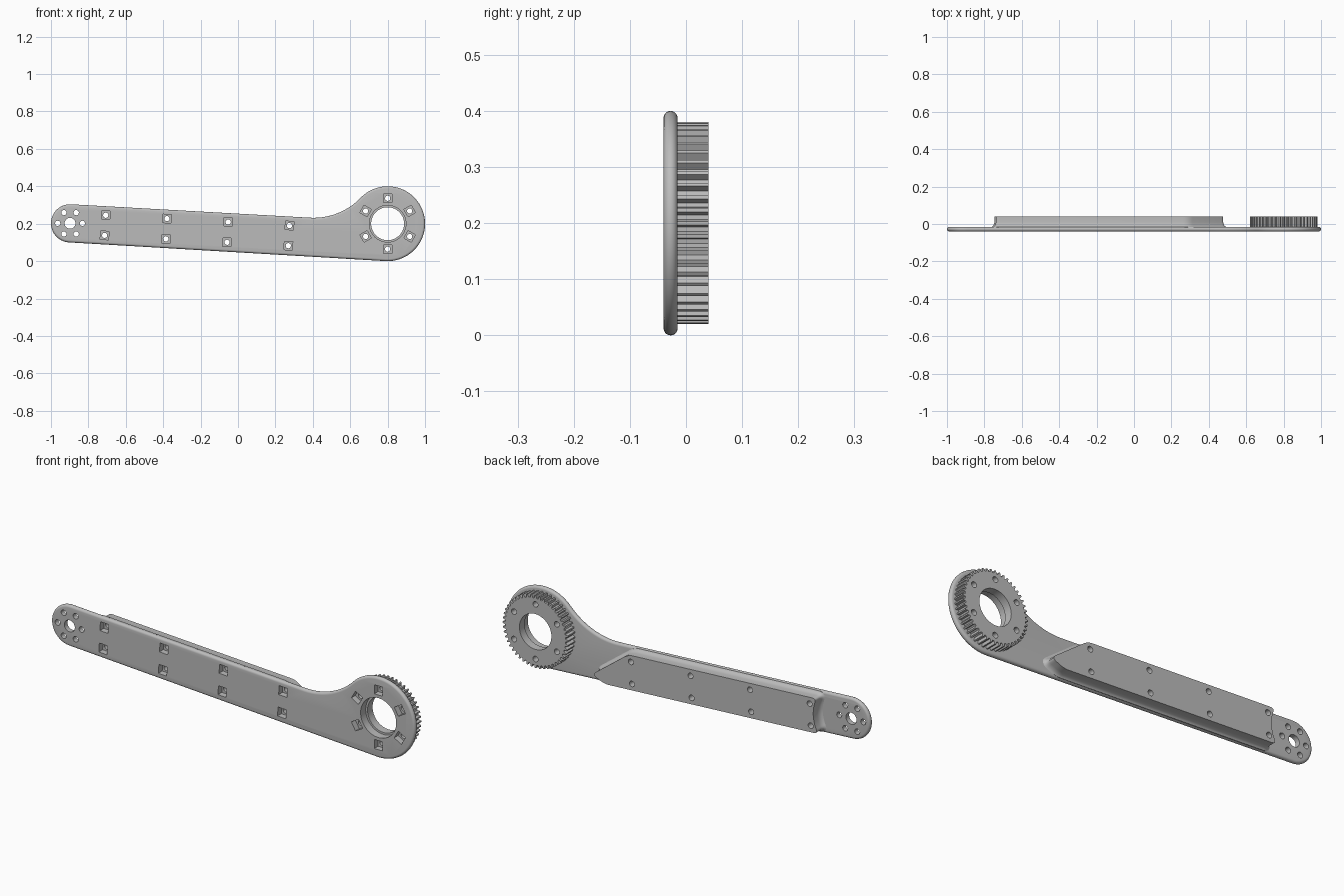
import bpy, bmesh, math
from math import sin, cos, pi, radians
from mathutils import Vector

if "Cube" in bpy.data.objects:
    bpy.data.objects.remove(bpy.data.objects["Cube"])

A = -0.056                                  # slope of the arm
L, R = Vector((-0.898, 0.202)), Vector((0.8, 0.2))
RL, RR, RF = 0.102, 0.2, 0.35               # small end, big end, neck fillet radii
D, N = Vector((cos(A), sin(A))), Vector((-sin(A), cos(A)))

grey = bpy.data.materials.new("grey_plastic")
grey.diffuse_color = (0.5, 0.5, 0.5, 1)
grey.use_nodes = True
grey.node_tree.nodes["Principled BSDF"].inputs["Base Color"].default_value = grey.diffuse_color


def arm(u, v):
    """Point in the arm's own frame -> front plane."""
    return L + D * u + N * v


def arc(c, r, a0, a1, n):
    return [c + Vector((cos(a), sin(a))) * r
            for a in (a0 + (a1 - a0) * i / n for i in range(n + 1))]


def offset(pts, d):
    """Grow a counter-clockwise outline by d."""
    out = []
    for i, p in enumerate(pts):
        e1 = (p - pts[i - 1]).normalized()
        e2 = (pts[(i + 1) % len(pts)] - p).normalized()
        n1, n2 = Vector((e1.y, -e1.x)), Vector((e2.y, -e2.x))
        out.append(p + (n1 + n2) * (d / (1 + n1.dot(n2))))
    return out


def loft(bm, pts, layers):
    """Stack outline copies given as (y, offset) and cap both ends."""
    rings = [[bm.verts.new((p.x, y, p.y)) for p in offset(pts, o)] for y, o in layers]
    n = len(pts)
    for a, b in zip(rings, rings[1:]):
        for i in range(n):
            j = (i + 1) % n
            bm.faces.new((a[i], a[j], b[j], b[i]))
    bm.faces.new(rings[0])
    bm.faces.new(rings[-1])


def prism(bm, c, r, n, rot, y0, y1):
    loft(bm, arc(c, r, rot, rot + 2 * pi * (n - 1) / n, n - 1), [(y0, 0), (y1, 0)])


def finish(bm, name):
    bmesh.ops.recalc_face_normals(bm, faces=bm.faces)
    me = bpy.data.meshes.new(name)
    bm.to_mesh(me)
    bm.free()
    me.materials.append(grey)
    ob = bpy.data.objects.new(name, me)
    bpy.context.collection.objects.link(ob)
    return ob


def rounded(pts, d):
    """Round each corner of a polygon with a short curve."""
    out = []
    for i, p in enumerate(pts):
        a, b = pts[i - 1] - p, pts[(i + 1) % len(pts)] - p
        p0 = p + a.normalized() * min(d, a.length * 0.45)
        p1 = p + b.normalized() * min(d, b.length * 0.45)
        for k in range(7):
            t = k / 6
            out.append(p0 * (1 - t) ** 2 + p * 2 * t * (1 - t) + p1 * t * t)
    return out


# Arm plate: two round ends, tangent sides, concave neck, fully rounded edge
rel = R - L
u_f = rel.dot(D) - math.sqrt((RF + RR) ** 2 - (RL + RF - rel.dot(N)) ** 2)
F = arm(u_f, RL + RF)
phi = math.atan2(F.y - R.y, F.x - R.x)
outline = (arc(L, RL, pi / 2 + A, 1.5 * pi + A, 32)
           + arc(R, RR, -pi / 2 + A, phi, 64)
           + arc(F, RF, phi + pi, 1.5 * pi + A, 24)[1:] if phi + pi > 1.5 * pi + A else [])
bm = bmesh.new()
loft(bm, outline, [(-0.0275 + 0.0125 * sin(t), -0.0125 * (1 - cos(t)))
                   for t in (radians(-90 + 18 * k) for k in range(11))])
plate = finish(bm, "arm_plate")

# Stiffener rib on the back with a flared foot
rib_pts = [arm(*p) for p in [(0.15, -0.086), (1.325, -0.086), (1.392, -0.052),
                             (1.185, 0.086), (0.15, 0.086)]]
rib_pts += [arm(0.172 * cos(t), 0.172 * sin(t)) for t in (0.27, 0, -0.27)]
bm = bmesh.new()
loft(bm, rounded(rib_pts, 0.028),
     [(-0.022, 0.014), (-0.015, 0.014), (-0.012, 0.009), (-0.007, 0.005),
      (0.0, 0.002), (0.008, 0), (0.04, 0)])
rib = finish(bm, "stiffener_rib")

# Ring gear on the back of the big end
TEETH = 48
gear_pts = []
for i in range(TEETH):
    for f, r in ((-0.32, 0.166), (-0.14, 0.18), (0.14, 0.18), (0.32, 0.166)):
        t = 2 * pi * (i + f) / TEETH
        gear_pts.append(R + Vector((cos(t), sin(t))) * r)
bm = bmesh.new()
loft(bm, gear_pts, [(-0.02, 0), (0.04, 0)])
gear = finish(bm, "ring_gear")

# Cutters: through holes, and square nut pockets with the bearing seat
holes, pockets = bmesh.new(), bmesh.new()
prism(holes, L, 0.029, 32, 0, -0.1, 0.1)
prism(holes, R, 0.088, 64, 0, -0.1, 0.1)
prism(pockets, R, 0.098, 64, 0, -0.1, 0.0)
for k in range(6):
    t = k * pi / 3
    prism(holes, L + Vector((cos(t), sin(t))) * 0.066, 0.014, 20, 0, -0.1, 0.1)
    t += pi / 6
    c = R + Vector((cos(t), sin(t))) * 0.136
    prism(holes, c, 0.014, 20, 0, -0.1, 0.1)
    prism(pockets, c, 0.032, 4, t + pi / 4, -0.1, -0.01)
for k in range(4):
    for v in (-0.054, 0.054):
        c = arm(0.188 + 0.328 * k, v)
        prism(holes, c, 0.014, 20, 0, -0.1, 0.1)
        prism(pockets, c, 0.032, 4, A + pi / 4, -0.1, -0.01)
cutters = [finish(holes, "hole_cutter"), finish(pockets, "pocket_cutter")]

# Cut every part, then shade
for ob in (plate, rib, gear):
    bpy.ops.object.select_all(action='DESELECT')
    ob.select_set(True)
    bpy.context.view_layer.objects.active = ob
    for c in cutters:
        m = ob.modifiers.new("cut", 'BOOLEAN')
        m.operation, m.solver, m.object = 'DIFFERENCE', 'EXACT', c
        bpy.ops.object.modifier_apply(modifier=m.name)
    bpy.ops.object.shade_smooth_by_angle(angle=radians(30))
for c in cutters:
    bpy.data.objects.remove(c, do_unlink=True)
